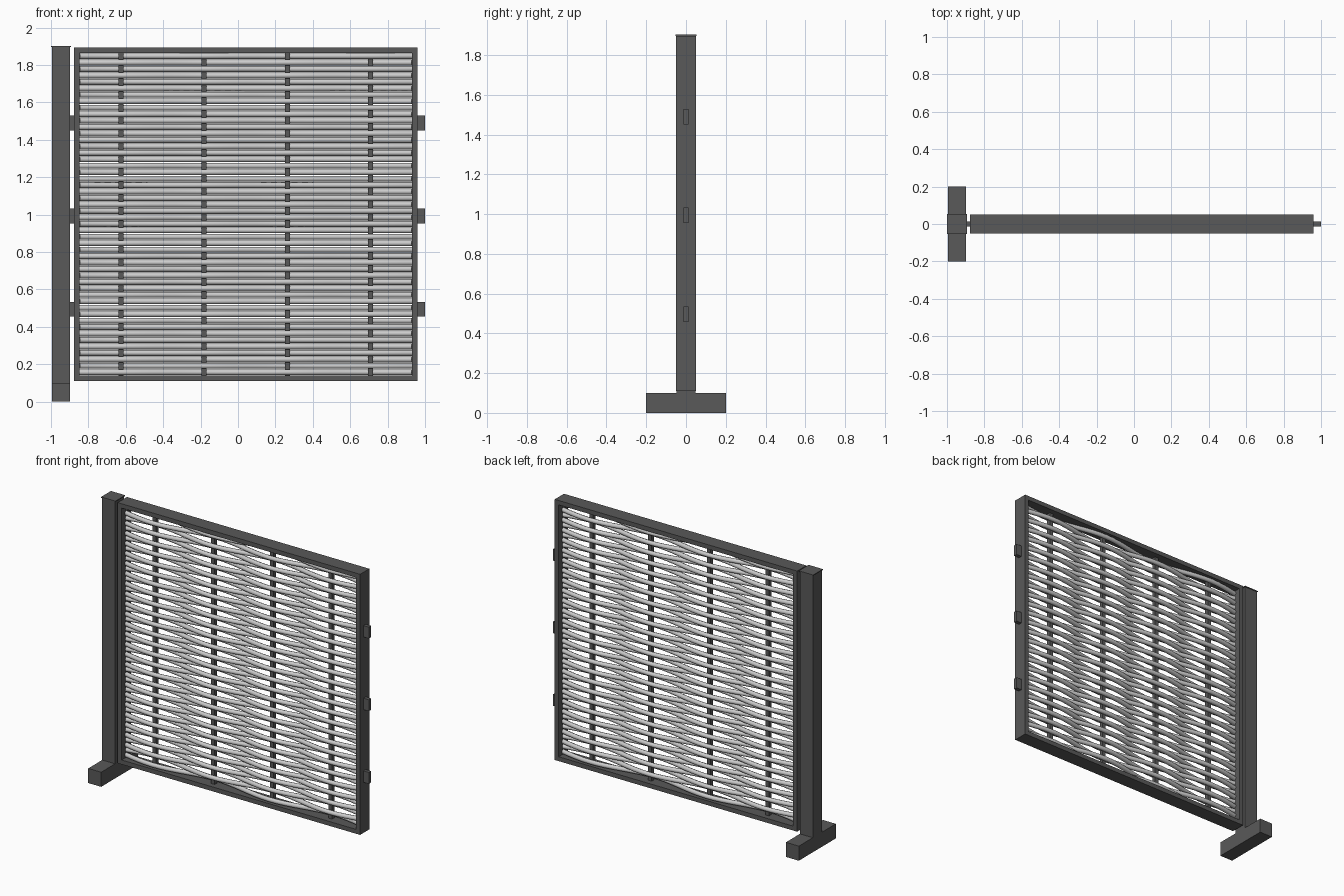
import bpy, math

if "Cube" in bpy.data.objects:
    bpy.data.objects.remove(bpy.data.objects["Cube"])

dark = bpy.data.materials.new("dark_metal")
dark.diffuse_color = (0.1, 0.1, 0.1, 1)
dark.use_nodes = True
dark.node_tree.nodes["Principled BSDF"].inputs["Base Color"].default_value = dark.diffuse_color


def box(name, x, y, z):
    """Box from (min, max) ranges."""
    bpy.ops.mesh.primitive_cube_add(size=1, location=[sum(r) / 2 for r in (x, y, z)])
    o = bpy.context.object
    o.name = name
    o.scale = [r[1] - r[0] for r in (x, y, z)]
    bpy.ops.object.transform_apply(location=False, scale=True)
    o.data.materials.append(dark)
    return o


# Post with foot and cap plate
box("post", (-0.995, -0.897), (-0.049, 0.049), (0.1, 1.897))
box("post_foot", (-0.995, -0.897), (-0.2, 0.2), (0, 0.1))
box("post_cap", (-1.0, -0.892), (-0.053, 0.053), (1.896, 1.902))

# Panel frame
L, R, B, T, W = -0.877, 0.96, 0.11, 1.895, 0.03
box("frame_left", (L, L + W), (-0.05, 0.05), (B, T))
box("frame_right", (R - W, R), (-0.05, 0.05), (B, T))
box("frame_top", (L + W, R - W), (-0.05, 0.05), (T - W, T))
box("frame_bottom", (L + W, R - W), (-0.05, 0.05), (B, B + W))

# Connecting brackets on both sides
for z in (0.495, 0.993, 1.49):
    box("bracket_left", (-0.9, L + 0.003), (-0.0125, 0.0125), (z - 0.039, z + 0.039))
    box("bracket_right", (R - 0.003, 1.0), (-0.0125, 0.0125), (z - 0.039, z + 0.039))

# Upright stakes
x0, x1 = L + W, R - W
step = (x1 - x0) / 4
for i in range(4):
    x = x0 + step * (i + 0.5)
    box("stake", (x - 0.0135, x + 0.0135), (-0.0135, 0.0135), (B + W, T - W))

# Woven round rods, alternating in front of and behind the stakes
ROWS, RAD, AMP, SEG = 50, 0.0155, 0.029, 32
pitch = (T - B - 2 * W) / ROWS
for name, phase in (("woven_rods_a", 1), ("woven_rods_b", -1)):
    cu = bpy.data.curves.new(name, 'CURVE')
    cu.dimensions = '3D'
    cu.bevel_depth = RAD
    cu.bevel_resolution = 2
    cu.use_fill_caps = True
    for r in range(0 if phase > 0 else 1, ROWS, 2):
        z = T - W - pitch * (r + 0.5)
        sp = cu.splines.new('POLY')
        sp.points.add(SEG)
        for k, p in enumerate(sp.points):
            t = k / SEG
            p.co = (x0 + (x1 - x0) * t, phase * AMP * math.sin(4 * math.pi * t), z, 1)
        sp.use_smooth = True
    bpy.context.collection.objects.link(bpy.data.objects.new(name, cu))
